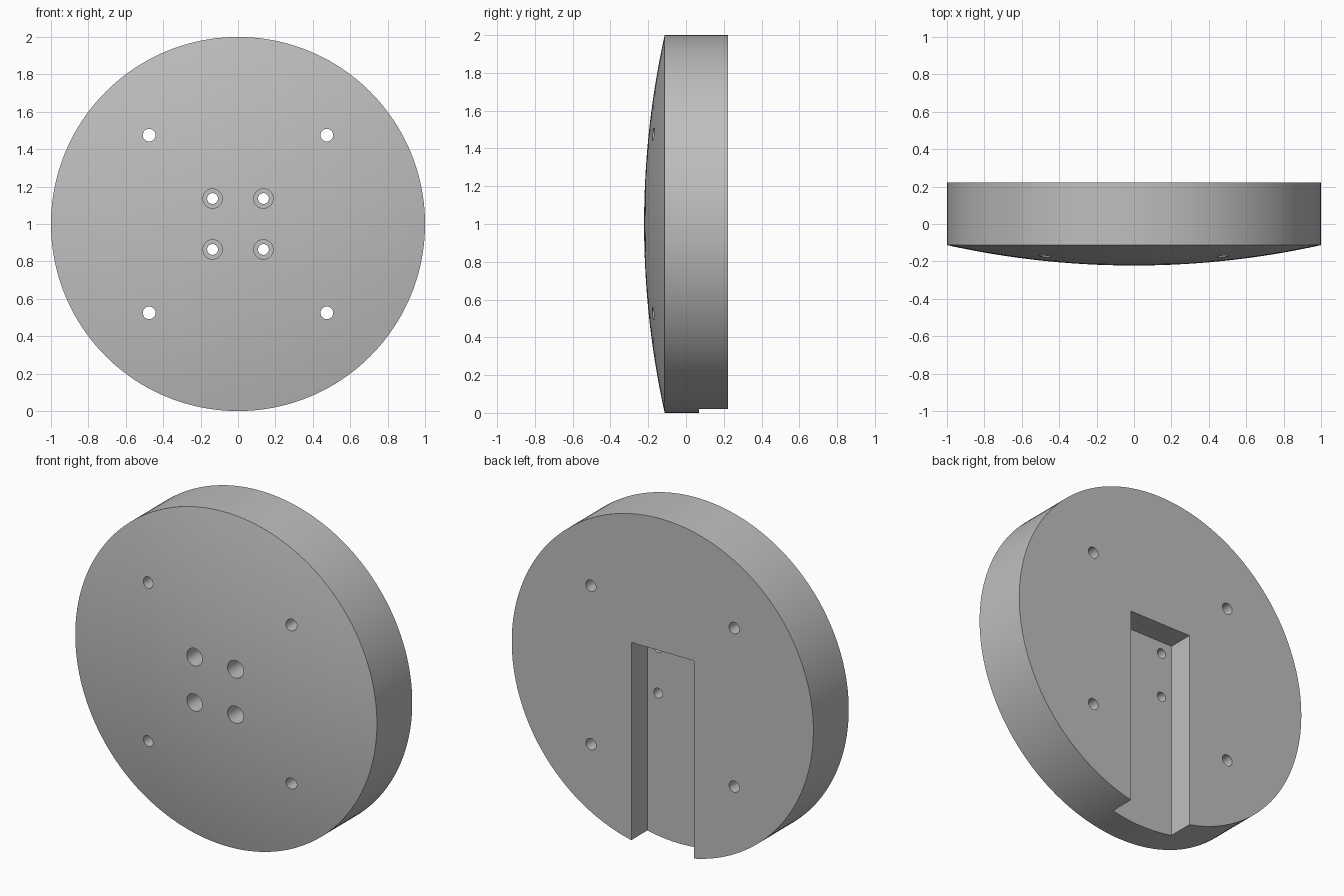
import bpy
import math

cube = bpy.data.objects.get("Cube")
if cube:
    bpy.data.objects.remove(cube, do_unlink=True)

CENTRE_Z = 1.0
BACK, RIM, FRONT = 0.222, -0.113, -0.222
SLOT_FLOOR, SLOT_HALF = 0.07, 0.207

grey = bpy.data.materials.new("plain grey")
grey.use_nodes = True
colour = (0.52, 0.52, 0.52, 1)
grey.diffuse_color = colour
grey.node_tree.nodes["Principled BSDF"].inputs["Base Color"].default_value = colour


def make_object(name, verts, faces):
    mesh = bpy.data.meshes.new(name)
    mesh.from_pydata(verts, [], faces)
    mesh.materials.append(grey)
    obj = bpy.data.objects.new(name, mesh)
    bpy.context.collection.objects.link(obj)
    return obj


def turned(name, profile, sides, x=0, z=CENTRE_Z):
    """Solid turned about the y axis from (radius, y) points, front to back."""
    verts = []
    for radius, y in profile:
        for i in range(sides):
            a = 2 * math.pi * i / sides
            verts.append((x + radius * math.cos(a), y, z + radius * math.sin(a)))
    faces = [list(range(sides))]
    for r in range(len(profile) - 1):
        for i in range(sides):
            j = (i + 1) % sides
            a, b = r * sides, (r + 1) * sides
            faces.append((a + i, b + i, b + j, a + j))
    faces.append(list(range(len(verts) - sides, len(verts)))[::-1])
    return make_object(name, verts, faces)


def box(name, lo, hi):
    verts = [(x, y, z) for x in (lo[0], hi[0]) for y in (lo[1], hi[1]) for z in (lo[2], hi[2])]
    faces = [(0, 1, 3, 2), (4, 6, 7, 5), (0, 4, 5, 1), (2, 3, 7, 6), (0, 2, 6, 4), (1, 5, 7, 3)]
    return make_object(name, verts, faces)


def cut(target, cutter):
    cutter.hide_render = True
    mod = target.modifiers.new("cut", 'BOOLEAN')
    mod.operation = 'DIFFERENCE'
    mod.solver = 'EXACT'
    mod.object = cutter
    bpy.context.view_layer.objects.active = target
    bpy.ops.object.modifier_apply(modifier=mod.name)
    bpy.data.objects.remove(cutter, do_unlink=True)


# Disc with a shallow spherical front
sag = RIM - FRONT
sphere = (1 + sag * sag) / (2 * sag)
rings = 16
profile = []
for i in range(rings):
    radius = 0.01 + 0.99 * i / (rings - 1)
    profile.append((radius, FRONT + sphere - math.sqrt(sphere ** 2 - radius ** 2)))
profile.append((1, BACK))
disc = turned("domed_disc", profile, 160)

# Open-ended slot in the back, running down from above the middle
cut(disc, box("slot_cutter", (-SLOT_HALF, SLOT_FLOOR, -0.5),
              (SLOT_HALF, 0.5, CENTRE_Z + SLOT_HALF)))

for sx in (-1, 1):
    for sz in (-1, 1):
        # Plain outer holes
        cut(disc, turned("outer_hole_cutter", [(0.034, -0.5), (0.034, 0.5)], 32,
                         sx * 0.475, CENTRE_Z + sz * 0.475))
        # Counterbored inner holes, opening into the slot
        bore = [(0.052, -0.5), (0.052, -0.06), (0.029, -0.06), (0.029, 0.15)]
        cut(disc, turned("inner_hole_cutter", bore, 32,
                         sx * 0.136, CENTRE_Z + sz * 0.136))

# Smooth the curved faces, keeping the edges sharp
bpy.ops.object.select_all(action='DESELECT')
disc.select_set(True)
bpy.context.view_layer.objects.active = disc
bpy.ops.object.shade_smooth_by_angle(angle=math.radians(30))
